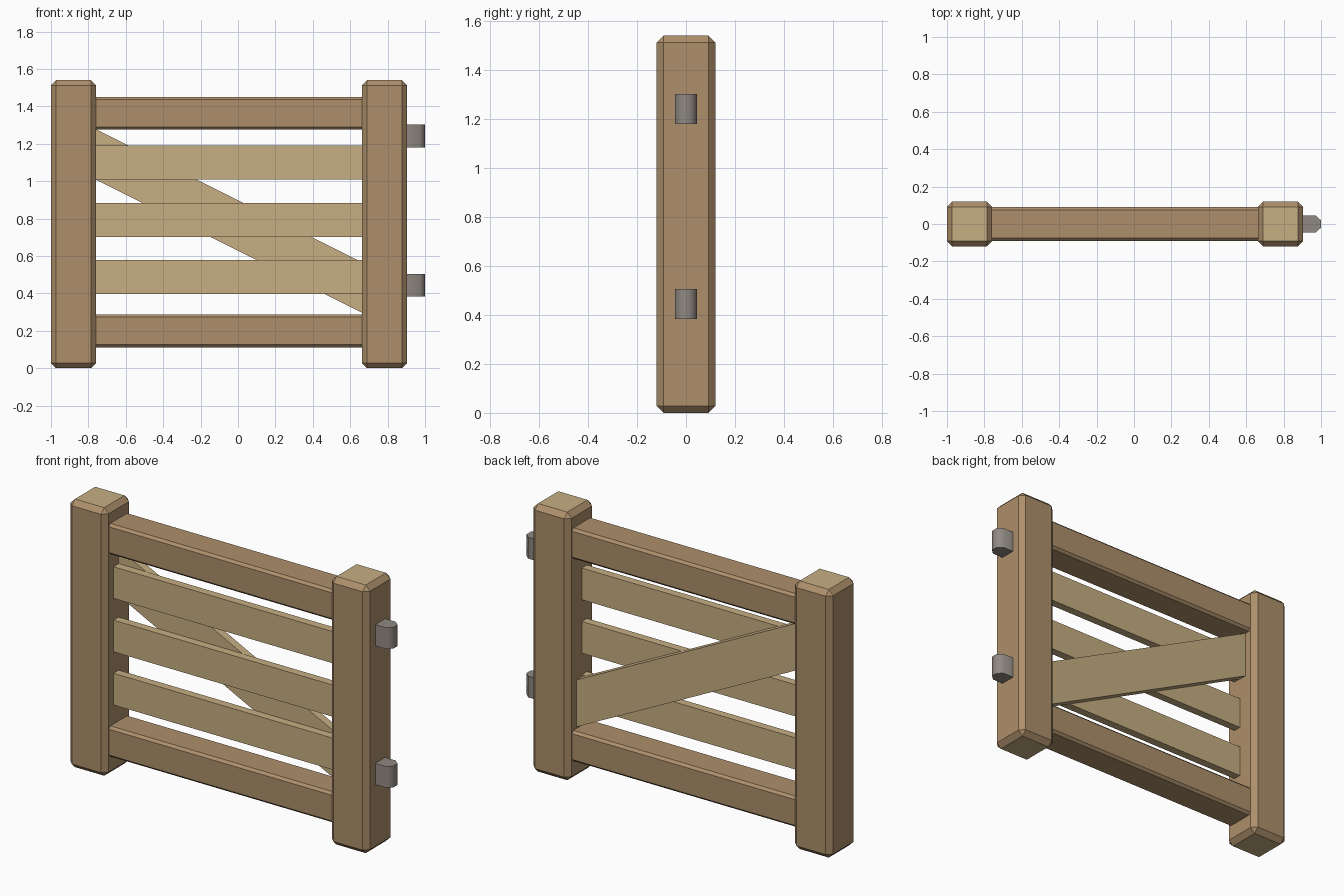
import bpy
import bmesh
import math

cube = bpy.data.objects.get("Cube")
if cube:
    bpy.data.objects.remove(cube, do_unlink=True)


def material(name, colour):
    mat = bpy.data.materials.new(name)
    mat.use_nodes = True
    rgba = (*colour, 1.0)
    mat.diffuse_color = rgba
    mat.node_tree.nodes["Principled BSDF"].inputs["Base Color"].default_value = rgba
    return mat


brown = material("brown_wood", (0.42, 0.275, 0.147))
tan = material("light_tan_wood", (0.57, 0.425, 0.225))
grey = material("grey_metal", (0.28, 0.25, 0.225))


def add_object(name, bm, *mats):
    bmesh.ops.recalc_face_normals(bm, faces=bm.faces[:])
    mesh = bpy.data.meshes.new(name)
    bm.to_mesh(mesh)
    bm.free()
    for mat in mats:
        mesh.materials.append(mat)
    obj = bpy.data.objects.new(name, mesh)
    bpy.context.collection.objects.link(obj)
    return obj


def box(low, high, chamfer=0.0):
    """Box between two corners with optional flat chamfers."""
    bm = bmesh.new()
    bmesh.ops.create_cube(bm, size=1)
    for v in bm.verts:
        v.co = [(a + b) / 2 + c * (b - a) for a, b, c in zip(low, high, v.co)]
    if chamfer:
        bmesh.ops.bevel(bm, geom=bm.edges[:], offset=chamfer, segments=1,
                        affect='EDGES')
    return bm


def prism(points, depth):
    """Solid made by pushing a flat outline along a vector."""
    bm = bmesh.new()
    face = bm.faces.new([bm.verts.new(p) for p in points])
    new = bmesh.ops.extrude_face_region(bm, geom=[face], use_keep_orig=True)["geom"]
    verts = [g for g in new if isinstance(g, bmesh.types.BMVert)]
    bmesh.ops.translate(bm, vec=depth, verts=verts)
    return bm


# Posts with lighter end grain on the flat top and bottom
for side, x in (("right", -0.879), ("left", 0.783)):
    bm = box((x - 0.121, -0.12, 0), (x + 0.121, 0.12, 1.54), 0.028)
    bm.normal_update()
    for f in bm.faces:
        if abs(f.normal.z) > 0.95:
            f.material_index = 1
    add_object(side + "_post", bm, brown, tan)

# Thick top and bottom rails
for level, z in (("top", 1.363), ("bottom", 0.2)):
    add_object(level + "_rail",
               box((-0.82, -0.09, z - 0.088), (0.72, 0.09, z + 0.088), 0.014), brown)

# Thin planks on the front half
for level, z in (("upper", 1.1), ("middle", 0.793), ("lower", 0.488)):
    add_object(level + "_plank",
               box((-0.8, -0.047, z - 0.091), (0.7, 0, z + 0.091)), tan)

# Diagonal brace on the back half
ends = (-0.78, 0.68)
lower = [(x, 0, 0.628 - 0.5 * x) for x in ends]
upper = [(x, 0, z + 0.27) for x, y, z in reversed(lower)]
add_object("diagonal_brace", prism(lower + upper, (0, 0.047, 0)), tan)

# Hinge barrels, straight against the post and faceted outside
outline = [(0.89, -0.045), (0.972, -0.045), (1, -0.019),
           (1, 0.019), (0.972, 0.045), (0.89, 0.045)]
for level, z in (("upper", 1.18), ("lower", 0.383)):
    hinge = add_object(level + "_hinge",
                       prism([(x, y, z) for x, y in outline], (0, 0, 0.122)), grey)
    bpy.ops.object.select_all(action='DESELECT')
    hinge.select_set(True)
    bpy.context.view_layer.objects.active = hinge
    bpy.ops.object.shade_smooth_by_angle(angle=math.radians(55))
